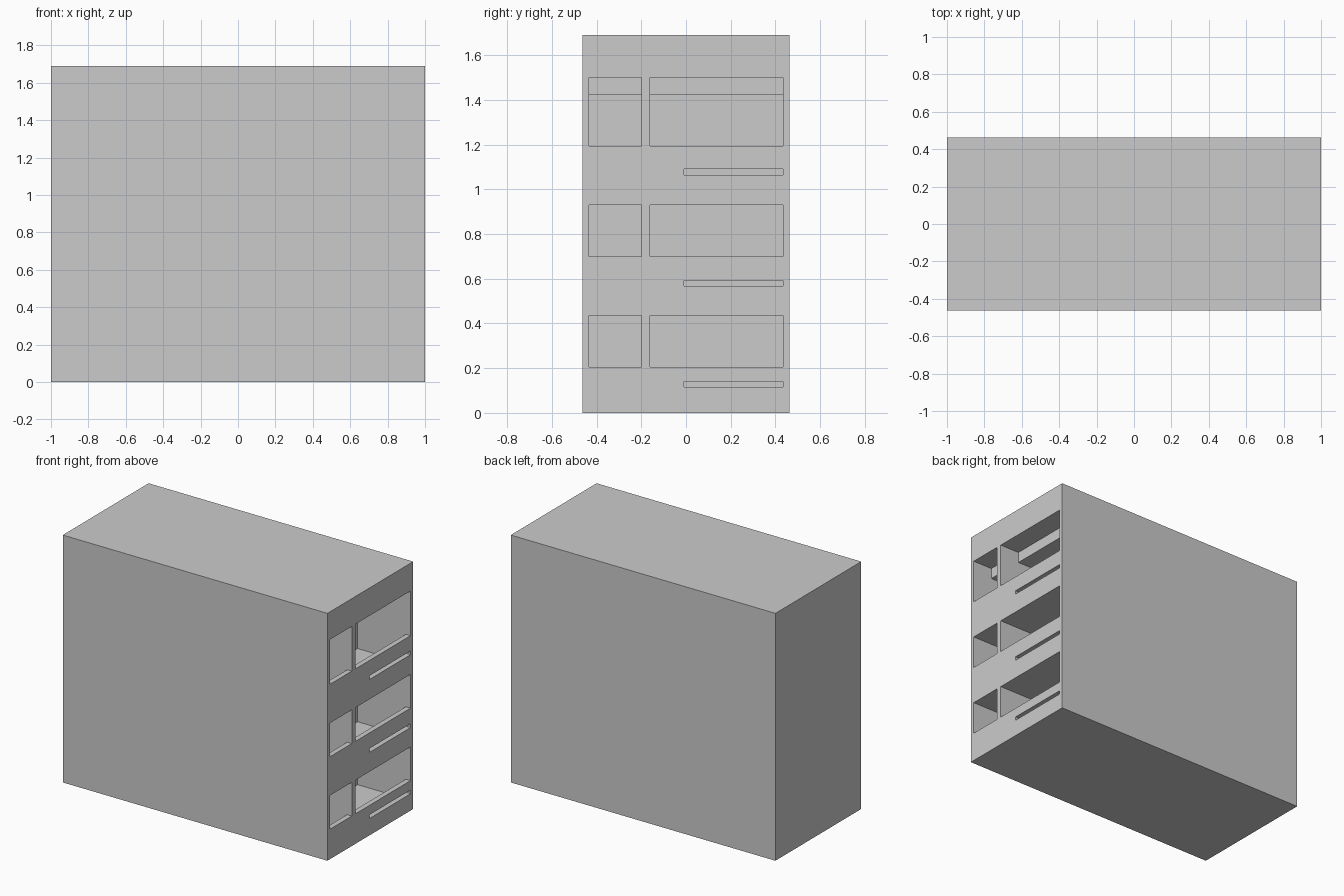
import bpy, bmesh

if "Cube" in bpy.data.objects:
    bpy.data.objects.remove(bpy.data.objects["Cube"])

HALF_Y, HEIGHT = 0.463, 1.69
X_IN, X_OUT = 0.60, 1.0        # balcony zone
WALL = 0.029
Y0, Y1 = -HALF_Y + WALL, HALF_Y - WALL


def prism(name, outline, x0, x1):
    """Extrude a (y, z) outline along x."""
    bm = bmesh.new()
    face = bm.faces.new([bm.verts.new((x0, y, z)) for y, z in outline])
    new = bmesh.ops.extrude_face_region(bm, geom=[face])["geom"]
    verts = [v for v in new if isinstance(v, bmesh.types.BMVert)]
    bmesh.ops.translate(bm, verts=verts, vec=(x1 - x0, 0, 0))
    bmesh.ops.recalc_face_normals(bm, faces=bm.faces)
    mesh = bpy.data.meshes.new(name)
    bm.to_mesh(mesh)
    bm.free()
    obj = bpy.data.objects.new(name, mesh)
    bpy.context.collection.objects.link(obj)
    return obj


def box(name, x, y, z):
    outline = [(y[0], z[0]), (y[1], z[0]), (y[1], z[1]), (y[0], z[1])]
    return prism(name, outline, *x)


zone = (X_IN, X_OUT)

# Solid body of the building
box("main_block", (-1, X_IN), (-HALF_Y, HALF_Y), (0, HEIGHT))

# Thin walls closing the balconies at front and back
box("front_side_wall", zone, (-HALF_Y, Y0), (0, HEIGHT))
box("back_side_wall", zone, (Y1, HALF_Y), (0, HEIGHT))

# Roof slab with a dropped ceiling set back from the edge
box("roof", zone, (Y0, Y1), (1.5, HEIGHT))
box("dropped_ceiling", (X_IN, 0.85), (Y0, Y1), (1.425, 1.5))

# Storeys: slab bottom, floor, slot bottom, slot top, parapet top, ceiling
storeys = [
    (0.0, 0.07, 0.115, 0.14, 0.205, 0.435),
    (0.435, 0.50, 0.567, 0.593, 0.70, 0.93),
    (0.93, 1.00, 1.065, 1.09, 1.195, 1.50),
]
for i, (bottom, floor, s0, s1, rail, ceiling) in enumerate(storeys, 1):
    box(f"floor_slab_{i}", zone, (Y0, Y1), (bottom, floor))
    # Parapet with a slot open toward the back wall
    outline = [(Y0, floor), (Y1, floor), (Y1, s0), (-0.01, s0),
               (-0.01, s1), (Y1, s1), (Y1, rail), (Y0, rail)]
    prism(f"parapet_{i}", outline, X_OUT - 0.035, X_OUT)
    # Wall dividing the two balconies
    box(f"partition_{i}", zone, (-0.20, -0.16), (floor, ceiling))
